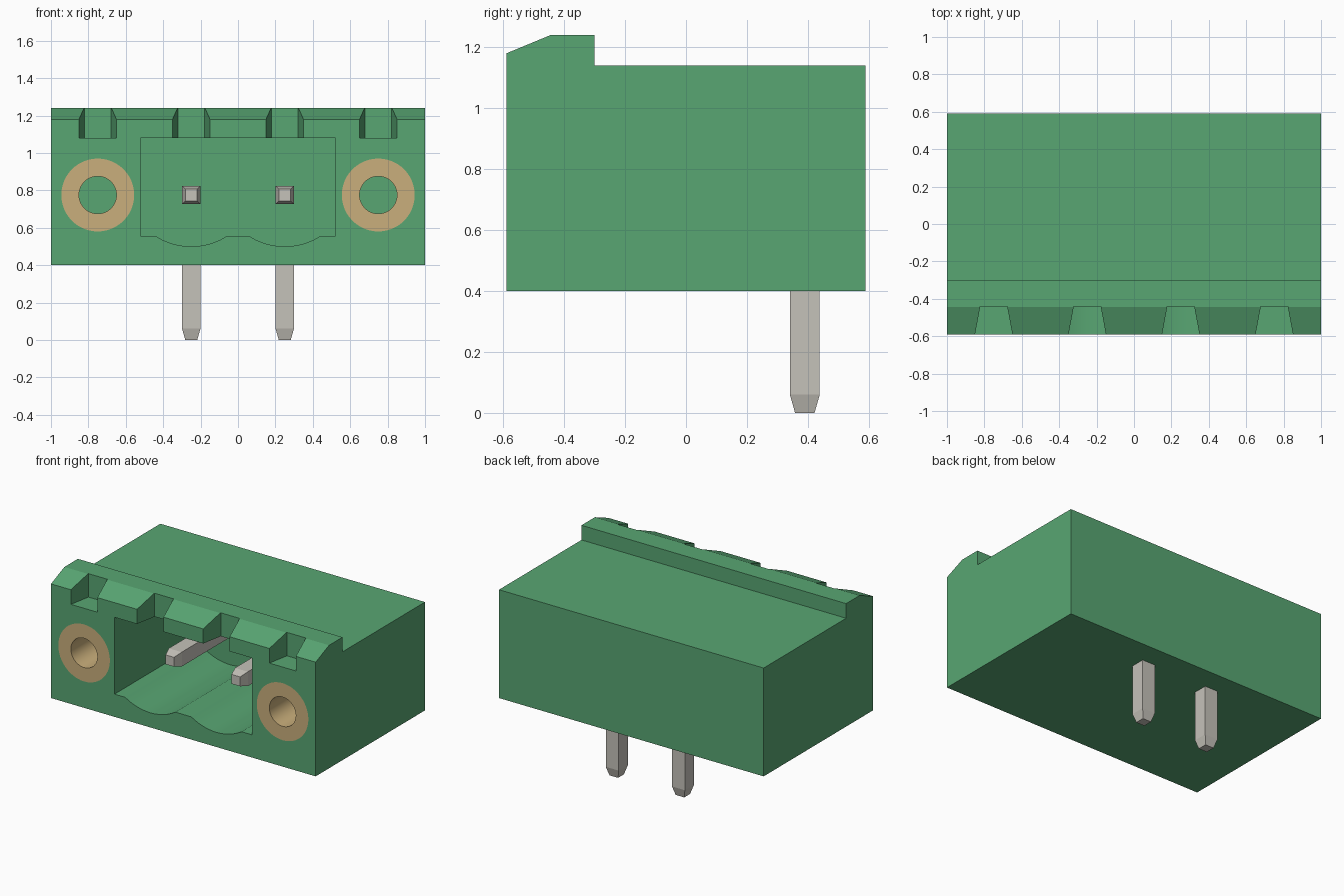
import bpy, bmesh
from math import radians, sin, cos, pi, sqrt
from mathutils import Vector

if "Cube" in bpy.data.objects:
    bpy.data.objects.remove(bpy.data.objects["Cube"], do_unlink=True)


def material(name, rgb):
    m = bpy.data.materials.new(name)
    m.use_nodes = True
    m.diffuse_color = (*rgb, 1)
    m.node_tree.nodes["Principled BSDF"].inputs["Base Color"].default_value = (*rgb, 1)
    return m


GREEN = material("green plastic", (0.098, 0.38, 0.17))
BRASS = material("brass", (0.59, 0.43, 0.20))
METAL = material("grey metal", (0.56, 0.54, 0.49))


def loft(name, rings, mat, closed=False):
    """Skin equal-sized rings of points; cap the ends unless closed into a loop."""
    bm = bmesh.new()
    loops = [[bm.verts.new(p) for p in ring] for ring in rings]
    pairs = list(zip(loops, loops[1:]))
    if closed:
        pairs.append((loops[-1], loops[0]))
    else:
        bm.faces.new(loops[0])
        bm.faces.new(loops[-1])
    for a, b in pairs:
        for i in range(len(a)):
            j = (i + 1) % len(a)
            bm.faces.new((a[i], a[j], b[j], b[i]))
    bmesh.ops.recalc_face_normals(bm, faces=bm.faces)
    mesh = bpy.data.meshes.new(name)
    bm.to_mesh(mesh)
    bm.free()
    mesh.materials.append(mat)
    obj = bpy.data.objects.new(name, mesh)
    bpy.context.collection.objects.link(obj)
    return obj


def prism(name, outline, axis, lo, hi):
    """Extrude a 2D outline along axis 0, 1 or 2."""
    def place(p, t):
        q = list(p)
        q.insert(axis, t)
        return q
    return loft(name, [[place(p, t) for p in outline] for t in (lo, hi)], GREEN)


def circle(cx, cz, r, n=48):
    return [(cx + r * cos(2 * pi * i / n), cz + r * sin(2 * pi * i / n)) for i in range(n)]


def smooth(obj):
    bpy.ops.object.select_all(action="DESELECT")
    obj.select_set(True)
    bpy.context.view_layer.objects.active = obj
    bpy.ops.object.shade_smooth_by_angle(angle=radians(20))


def cut(obj, cutter):
    mod = obj.modifiers.new("cut", "BOOLEAN")
    mod.operation, mod.solver, mod.object = "DIFFERENCE", "EXACT", cutter
    bpy.context.view_layer.objects.active = obj
    bpy.ops.object.modifier_apply(modifier=mod.name)
    bpy.data.objects.remove(cutter, do_unlink=True)


FRONT, BACK = -0.59, 0.59
PITCH, PIN_Z, PIN_Y = 0.25, 0.775, 0.39
CEILING, FLOOR = 1.08, 0.555

# Housing with a chamfered lip along the front top edge
housing = prism("housing", [(FRONT, 0.4), (BACK, 0.4), (BACK, 1.14), (-0.3, 1.14),
                            (-0.3, 1.24), (-0.445, 1.24), (FRONT, 1.18)], 0, -1, 1)

# Plug cavity with a scallop in the floor under each pin
half, sag = 0.19, 0.055
radius = (half ** 2 + sag ** 2) / (2 * sag)
outline = [(0.52, CEILING), (-0.52, CEILING), (-0.52, FLOOR)]
for cx in (-PITCH, PITCH):
    for i in range(13):
        dx = half * (i / 6 - 1)
        outline.append((cx + dx, FLOOR - sag + radius - sqrt(radius ** 2 - dx ** 2)))
outline.append((0.52, FLOOR))
cut(housing, prism("cavity_cutter", outline, 1, FRONT - 0.1, 0.27))

# Tapered notches in the lip; the middle two open into the cavity
for cx in (-0.75, -PITCH, PITCH, 0.75):
    base = CEILING if abs(cx) > 0.5 else CEILING - 0.1
    notch = [(cx - 0.1187, FRONT - 0.1), (cx + 0.1187, FRONT - 0.1),
             (cx + 0.072, -0.44), (cx - 0.072, -0.44)]
    cut(housing, prism("notch_cutter", notch, 2, base, 1.4))

# Sockets and flush brass inserts at both ends
DEEP = 0.0
for side, cx in (("right", -0.75), ("left", 0.75)):
    cut(housing, prism("socket_cutter", circle(cx, PIN_Z, 0.195), 1, FRONT - 0.1, DEEP))
    rings = [[(x, y, z) for x, z in circle(cx, PIN_Z, r)]
             for r, y in ((0.1, FRONT), (0.195, FRONT), (0.195, DEEP), (0.1, DEEP))]
    smooth(loft(side + "_insert", rings, BRASS, closed=True))
smooth(housing)

# Square pins, bent at a right angle, with tapered tips
for side, cx in (("right", -PITCH), ("left", PITCH)):
    path = [((cx, -0.38, PIN_Z), (0, 0, 1), 0.032),
            ((cx, -0.32, PIN_Z), (0, 0, 1), 0.049),
            ((cx, PIN_Y, PIN_Z), (0, 1, 1), 0.049),
            ((cx, PIN_Y, 0.06), (0, 1, 0), 0.049),
            ((cx, PIN_Y, 0.0), (0, 1, 0), 0.032)]
    rings = []
    for centre, up, h in path:
        c, u, s = Vector(centre), Vector(up) * h, Vector((h, 0, 0))
        rings.append([c + s + u, c - s + u, c - s - u, c + s - u])
    loft(side + "_pin", rings, METAL)
